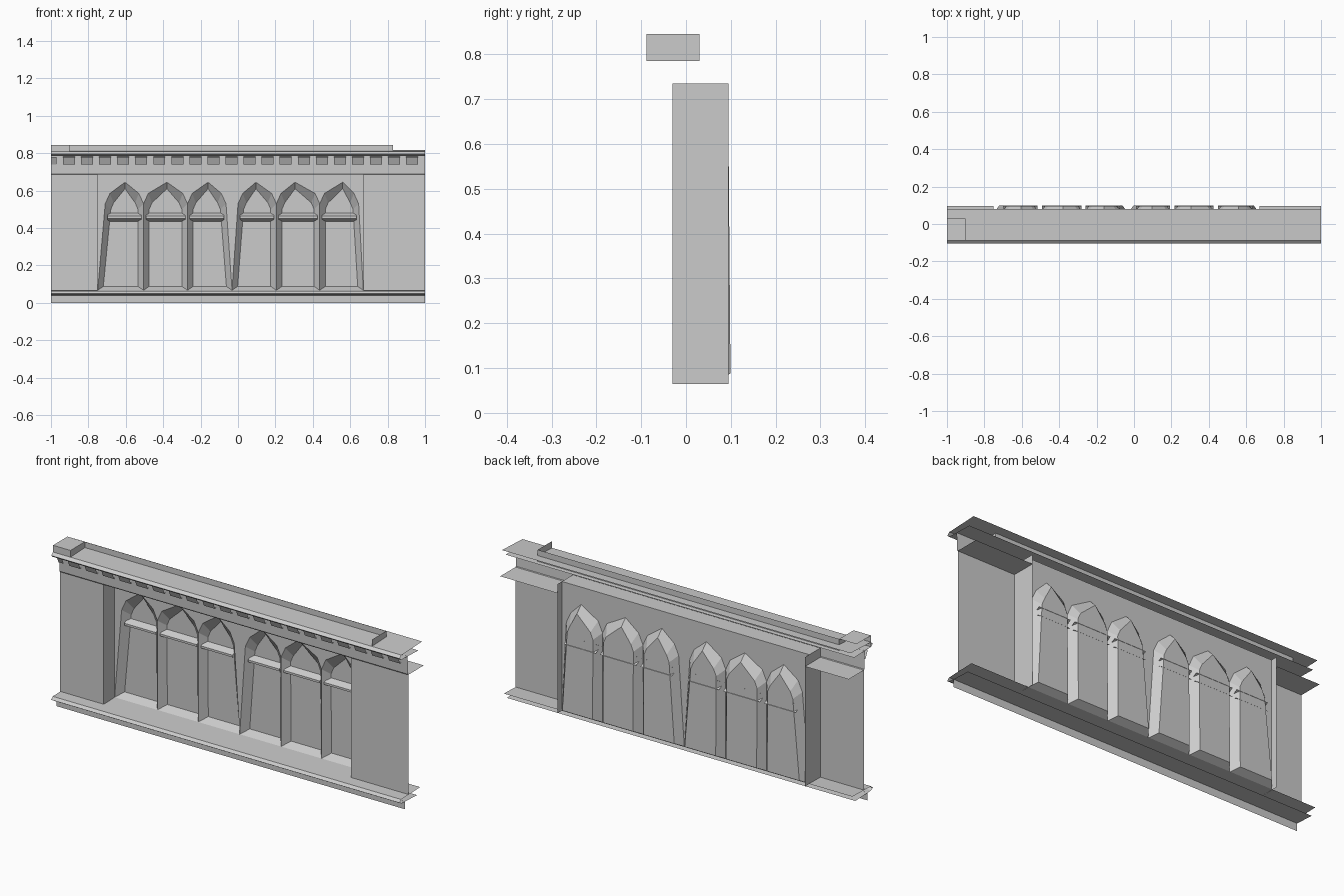
import bpy

if "Cube" in bpy.data.objects:
    bpy.data.objects.remove(bpy.data.objects["Cube"])


def mesh(name, faces):
    """Make an object from a list of faces, each a list of (x, y, z) points."""
    verts, index, polys = [], {}, []
    for f in faces:
        poly = []
        for p in f:
            p = tuple(round(c, 4) for c in p)
            if p not in index:
                index[p] = len(verts)
                verts.append(p)
            poly.append(index[p])
        polys.append(poly)
    me = bpy.data.meshes.new(name)
    me.from_pydata(verts, [], polys)
    ob = bpy.data.objects.new(name, me)
    bpy.context.collection.objects.link(ob)
    return ob


def strip(profile, x0, x1):
    """Sweep a (y, z) profile along x."""
    return [[(x0, *a), (x1, *a), (x1, *b), (x0, *b)]
            for a, b in zip(profile, profile[1:])]


def side(x, y0, y1, z0, z1):
    return [(x, y0, z0), (x, y1, z0), (x, y1, z1), (x, y0, z1)]


L, R = -0.75, 0.67            # recess edges
WALL, ARCADE, PANE = -0.03, 0.06, 0.10
TOP = 0.735

# Plinth, string course and recess floor
mesh("plinth", strip([(-0.06, 0), (-0.06, 0.04)], -1, 1))
mesh("string_course", strip([(0.04, 0.035), (-0.09, 0.041), (-0.103, 0.049),
                             (-0.09, 0.062), (0.065, 0.067)], -1, 1))

# Flanking walls with their top returns
for name, a, b in (("left_wall", -1, L), ("right_wall", R, 1)):
    mesh(name, strip([(WALL, 0.065), (WALL, 0.687), (0.095, 0.687)], a, b))

# Recess jambs and ceiling
for name, x in (("left_jamb", L), ("right_jamb", R)):
    mesh(name, [side(x, WALL, 0.095, 0.065, TOP)])
mesh("recess_ceiling", strip([(WALL, TOP), (ARCADE, TOP)], L, R))

# Frieze and cornice
mesh("frieze", strip([(WALL, 0.685), (-0.034, 0.69), (-0.038, 0.785)], -1, 1))
mesh("cornice", strip([(0.05, 0.782), (-0.09, 0.786), (-0.103, 0.797),
                       (-0.088, 0.81), (0.08, 0.817)], -1, 1))

# Dentils: tilted blocks under the cornice
dentils = strip([(-0.062, 0.78), (-0.043, 0.74)], -1, -0.97)
for i in range(20):
    x = -0.904 + 0.0966 * i
    dentils += strip([(-0.053, 0.782), (-0.063, 0.778), (-0.046, 0.74),
                      (-0.04, 0.744)], x - 0.032, x + 0.032)
mesh("dentils", dentils)

# Parapet set back between two end returns
mesh("parapet", strip([(0.03, 0.785), (0.03, 0.845)], -0.9, 0.83)
     + [side(-0.9, -0.088, 0.03, 0.785, 0.845),
        side(0.83, -0.088, 0.03, 0.785, 0.845)])
mesh("parapet_end", strip([(-0.088, 0.785), (-0.088, 0.845), (0.03, 0.845)],
                          -1, -0.9))

# Windows: bottom left, springing left, peak, springing right, bottom right
windows = [
    (-0.75, -0.71, -0.604, -0.505, -0.505),
    (-0.505, -0.505, -0.38, -0.27, -0.27),
    (-0.27, -0.27, -0.16, -0.064, -0.032),
    (-0.032, 0.0, 0.096, 0.205, 0.205),
    (0.205, 0.205, 0.305, 0.437, 0.437),
    (0.437, 0.437, 0.56, 0.645, 0.67),
]
reveals, spandrels, transoms = [], [], []
for lb, lt, pk, rt, rb in windows:
    outer = [(lb, 0.067), (lt, 0.53), (lt + 0.025, 0.585), (pk, 0.645),
             (rt - 0.025, 0.585), (rt, 0.53), (rb, 0.067)]
    il, ir = lt + 0.035, rt - 0.035
    inner = [(lb + 0.03, 0.088), (lt + 0.03, 0.5), (il + 0.01, 0.535),
             (pk, 0.61), (ir - 0.01, 0.535), (rt - 0.03, 0.5),
             (rb - 0.03, 0.088)]
    o = [(x, ARCADE, z) for x, z in outer]
    p = [(x, PANE - 0.005 * z / 0.6, z) for x, z in inner]
    n = len(o)
    reveals.append(p)
    for i in range(n):
        j = (i + 1) % n
        reveals.append([o[i], o[j], p[j], p[i]])
    for a, b in zip(o, o[1:]):
        if abs(a[0] - b[0]) > 0.001:
            spandrels.append([a, b, (b[0], ARCADE, TOP), (a[0], ARCADE, TOP)])
    # Wedge-shaped transom bar
    transoms += strip([(0.097, 0.48), (0.065, 0.463), (0.065, 0.452),
                       (0.098, 0.435)], lt + 0.012, rt - 0.012)
mesh("window_reveals", reveals)
mesh("spandrels", spandrels)
mesh("transoms", transoms)
